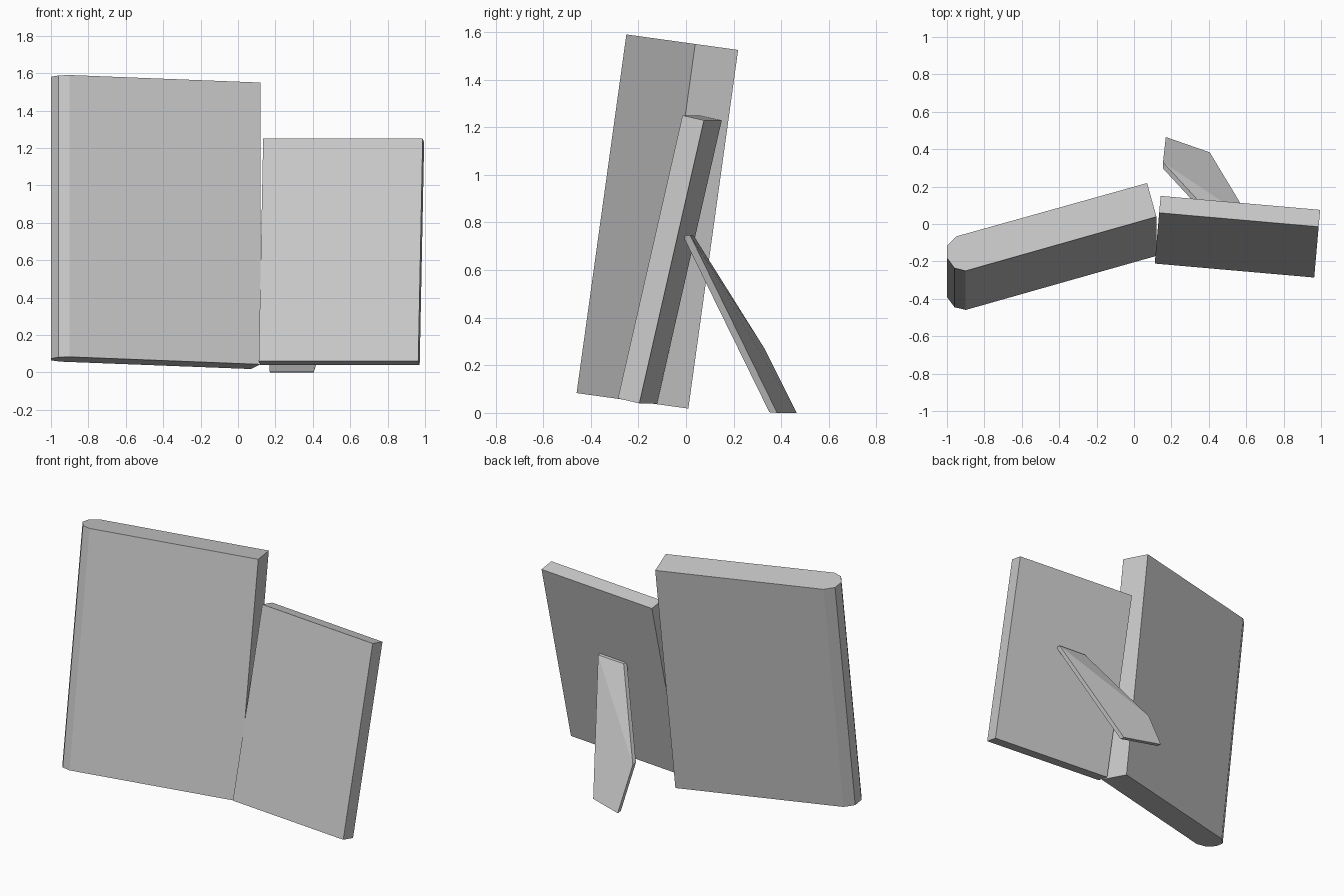
import bpy
import bmesh
from math import radians
from mathutils import Vector

cube = bpy.data.objects.get("Cube")
if cube:
    bpy.data.objects.remove(cube, do_unlink=True)

# One plain grey for every part
grey = bpy.data.materials.new("light grey")
grey.use_nodes = True
grey.diffuse_color = (0.6, 0.6, 0.6, 1)
grey.node_tree.nodes["Principled BSDF"].inputs["Base Color"].default_value = (0.6, 0.6, 0.6, 1)


def extruded(name, points, faces, offset):
    """Sheet of faces thickened into a solid along the offset."""
    bm = bmesh.new()
    verts = [bm.verts.new(p) for p in points]
    sheet = [bm.faces.new([verts[i] for i in f]) for f in faces]
    result = bmesh.ops.extrude_face_region(bm, geom=sheet, use_keep_orig=True)
    moved = [g for g in result["geom"] if isinstance(g, bmesh.types.BMVert)]
    bmesh.ops.translate(bm, verts=moved, vec=Vector(offset))
    bmesh.ops.recalc_face_normals(bm, faces=bm.faces)
    mesh = bpy.data.meshes.new(name)
    bm.to_mesh(mesh)
    bm.free()
    mesh.materials.append(grey)
    obj = bpy.data.objects.new(name, mesh)
    bpy.context.collection.objects.link(obj)
    return obj


# Large panel: slab with one bevelled outer end, leaning back
outline = [(-0.90, -0.464), (0.12, -0.172), (0.07, 0.01), (-0.95, -0.278),
           (-1.0, -0.328), (-1.0, -0.394), (-0.96, -0.449)]
large = extruded("large_panel", [(x, y, 0) for x, y in outline],
                 [range(len(outline))], (0, 0, 1.521))
large.location.z = 0.0195
large.rotation_euler.x = radians(-7.9)

# Small panel: thin box, leaning back and turned slightly
bpy.ops.mesh.primitive_cube_add(size=1, location=(0.553, -0.068, 0.645))
small = bpy.context.object
small.name = "small_panel"
small.scale = (0.856, 0.093, 1.22)
small.rotation_euler = (radians(-12.9), 0, radians(-5))
small.data.materials.append(grey)

# Rear prop: flared plate folded along a diagonal
prop = [(0.625, 0.018, 0.745), (0.43, 0.032, 0.745), (0.155, 0.33, 0.27),
        (0.17, 0.465, 0.0), (0.405, 0.383, 0.0)]
extruded("rear_prop", prop, [(0, 1, 2), (0, 2, 3, 4)], (0, -0.033, 0.003))
